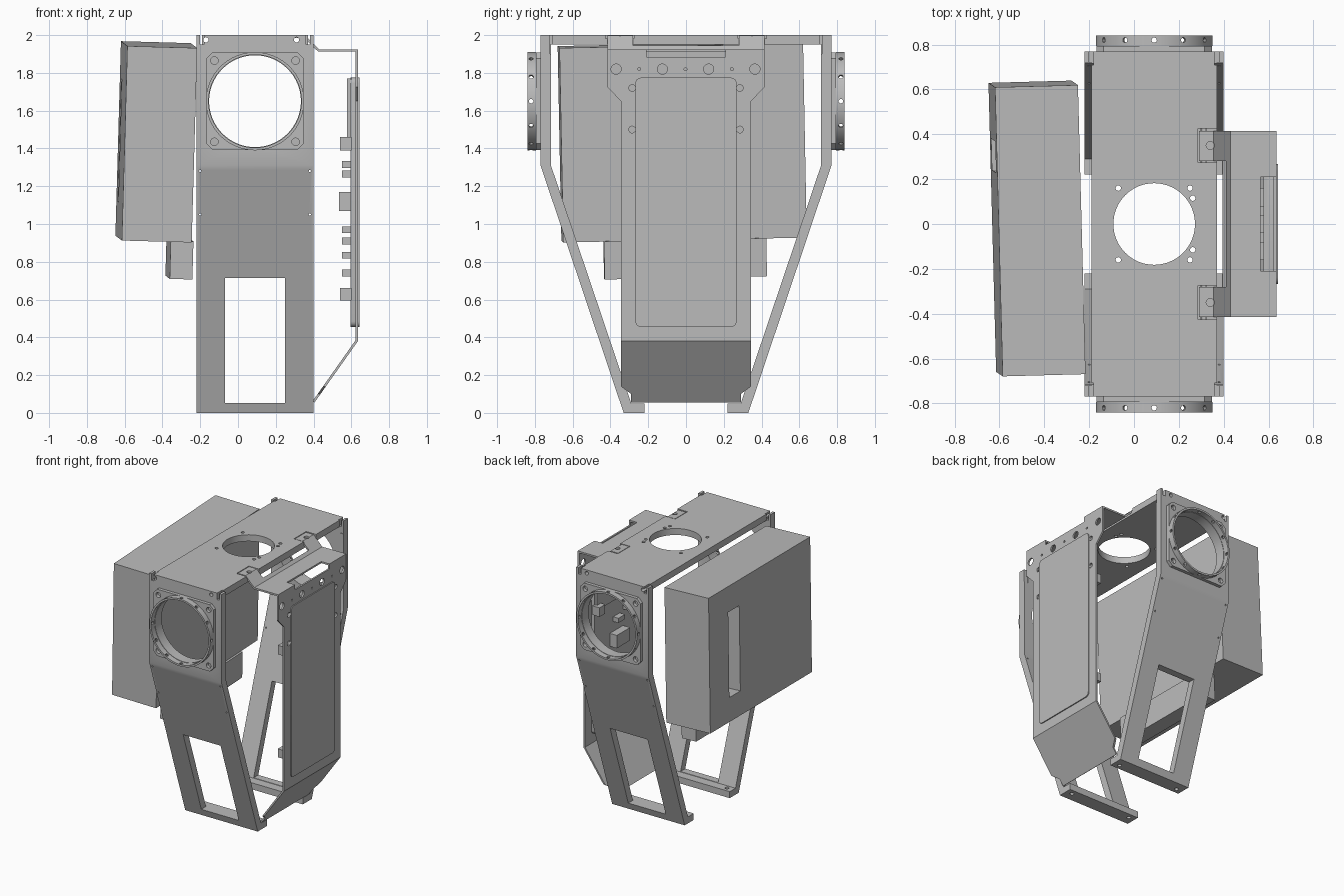
import bpy, bmesh, math
from mathutils import Matrix, Euler, Vector

if "Cube" in bpy.data.objects:
    bpy.data.objects.remove(bpy.data.objects["Cube"])

metal = bpy.data.materials.new("plain_grey_metal")
GREY = (0.5, 0.5, 0.5, 1)
metal.use_nodes = True
metal.diffuse_color = GREY
metal.node_tree.nodes["Principled BSDF"].inputs["Base Color"].default_value = GREY

parts = []
AXES = {"x": lambda a, b, d: (d, a, b), "y": lambda a, b, d: (a, d, b), "z": lambda a, b, d: (a, b, d)}


def prism(name, points, axis, start, end):
    """Extrude a flat outline along an axis."""
    bm = bmesh.new()
    place = AXES[axis]
    face = bm.faces.new([bm.verts.new(place(a, b, start)) for a, b in points])
    grown = bmesh.ops.extrude_face_region(bm, geom=[face])["geom"]
    moved = [v for v in grown if isinstance(v, bmesh.types.BMVert)]
    bmesh.ops.translate(bm, verts=moved, vec=Vector(place(0, 0, end - start)))
    bmesh.ops.recalc_face_normals(bm, faces=bm.faces)
    mesh = bpy.data.meshes.new(name)
    bm.to_mesh(mesh)
    bm.free()
    obj = bpy.data.objects.new(name, mesh)
    bpy.context.collection.objects.link(obj)
    parts.append(obj)
    return obj


def box(name, x, y, z):
    outline = [(x[0], y[0]), (x[1], y[0]), (x[1], y[1]), (x[0], y[1])]
    return prism(name, outline, "z", *z)


def circle(a, b, r, n=16):
    turns = [2 * math.pi * i / n for i in range(n)]
    return [(a + r * math.cos(t), b + r * math.sin(t)) for t in turns]


def rod(name, centre, r, axis, start, end, n=16):
    return prism(name, circle(*centre, r, n), axis, start, end)


def rounded(a, b, r):
    """Rounded rectangle outline from a range and b range."""
    out = []
    corners = [(a[1] - r, b[1] - r), (a[0] + r, b[1] - r), (a[0] + r, b[0] + r), (a[1] - r, b[0] + r)]
    for q, (ca, cb) in enumerate(corners):
        for i in range(5):
            t = math.pi / 2 * (q + i / 4)
            out.append((ca + r * math.cos(t), cb + r * math.sin(t)))
    return out


def cut(target, cutter):
    mod = target.modifiers.new("cut", "BOOLEAN")
    mod.operation = "DIFFERENCE"
    mod.solver = "EXACT"
    mod.object = cutter
    bpy.context.view_layer.objects.active = target
    bpy.ops.object.modifier_apply(modifier=mod.name)
    parts.remove(cutter)
    bpy.data.objects.remove(cutter)


# Folded yoke: top plate, two arms that slope inward, and small feet
half = [(0.77, 2.0), (0.77, 1.31), (0.33, 0), (0.22, 0), (0.22, 0.05), (0.29, 0.05), (0.715, 1.31), (0.715, 1.95)]
yoke = prism("yoke_frame", half + [(-a, b) for a, b in reversed(half)], "x", -0.22, 0.40)
MID, AXLE = 0.09, 1.65
for side in (-1, 1):
    edge = sorted((MID + side * 0.28, MID + side * 0.4))
    cut(yoke, box("cutter", edge, (-0.72, 0.72), (1.9, 2.1)))
    cut(yoke, box("cutter", (0.285, 0.5), sorted((side * 0.275, side * 0.425)), (1.983, 2.1)))
    for y in (-0.75, 0.75):
        slot = MID + side * 0.28
        cut(yoke, box("cutter", (slot - 0.01, slot + 0.01), (y - 0.04, y + 0.04), (1.95, 2.1)))
cut(yoke, box("cutter", (-0.07, 0.25), (-1, 1), (0.053, 0.715)))
cut(yoke, rod("cutter", (MID, AXLE), 0.243, "y", -1, 1, 64))
cut(yoke, rod("cutter", (MID, 0), 0.182, "z", 1.8, 2.1, 64))
for x, y in [(-0.07, 0.16), (-0.07, -0.16), (0.25, 0.16), (0.25, -0.16), (0.262, 0.115), (0.262, -0.115)]:
    cut(yoke, rod("cutter", (x, y), 0.012, "z", 1.8, 2.1))
for x in (-0.2, 0.38):
    for z in (1.05, 1.28):
        cut(yoke, rod("cutter", (x, z), 0.006, "y", -1, 1, 8))
for x in (-0.17, 0.31):
    cut(yoke, rod("cutter", (x, 1.975), 0.014, "y", -1, 1))
for x in (-0.17, 0.35):
    for y in (-0.26, 0.26):
        cut(yoke, rod("cutter", (x, y), 0.015, "z", -0.1, 0.1))

# Square mounting plate and drilled ring on each arm
s, c = 0.258, 0.225
octagon = [(s, c), (c, s), (-c, s), (-s, c), (-s, -c), (-c, -s), (c, -s), (s, -c)]
for side, word in ((-1, "front"), (1, "back")):
    y0, y1, y2 = side * 0.765, side * 0.795, side * 0.84
    plate = prism(word + "_mount_plate", [(MID + a, AXLE + b) for a, b in octagon], "y", y0, y1)
    cut(plate, rod("cutter", (MID, AXLE), 0.243, "y", -1, 1, 64))
    for dx in (-0.215, 0.215):
        for dz in (-0.215, 0.215):
            cut(plate, rod("cutter", (MID + dx, AXLE + dz), 0.02, "y", -1, 1))
    ring = rod(word + "_bearing_ring", (MID, AXLE), 0.26, "y", y1 - side * 0.002, y2, 64)
    cut(ring, rod("cutter", (MID, AXLE), 0.246, "y", -1, 1, 64))
    for i in range(12):
        drill = rod("cutter", (0, 0), 0.012, "z", 0.2, 0.3, 10)
        spin = Matrix.Rotation(i * math.pi / 6, 4, "Y")
        drill.data.transform(Matrix.Translation((MID, side * 0.82, AXLE)) @ spin)
        cut(ring, drill)

# Bent sheet cover on the left side
outer = [(0.29, 1.999), (0.355, 1.999), (0.43, 1.925), (0.635, 1.925), (0.635, 0.38), (0.405, 0.055)]
inner = [(0.395, 0.062), (0.622, 0.384), (0.622, 1.912), (0.425, 1.912), (0.35, 1.985), (0.29, 1.985)]
cover = prism("sheet_cover", outer + inner, "y", -0.415, 0.415)
waist = [(0.6, 1.73), (0.42, 1.73), (0.345, 1.65), (0.345, 0.14), (0.29, 0.1), (0.29, -0.1), (0.6, -0.1)]
for side in (-1, 1):
    cut(cover, prism("cutter", [(side * a, b) for a, b in waist], "x", 0.2, 0.8))
    cut(cover, rod("cutter", (0.34, side * 0.35), 0.018, "z", 1.9, 2.1))
    for z in (1.5, 1.72):
        cut(cover, rod("cutter", (side * 0.285, z), 0.018, "x", 0.5, 0.8))
cut(cover, box("cutter", (0.2, 0.41), (-0.28, 0.28), (1.8, 2.1)))
cut(cover, box("cutter", (0.565, 0.7), (-0.21, 0.21), (1.885, 2.0)))
for i in range(7):
    radius = 0.008 if i % 2 else 0.027
    if i < 6:
        y = -0.37 + i * 0.1225
        cut(cover, rod("cutter", (y, 1.82), radius, "x", 0.5, 0.8))
    else:
        cut(cover, rod("cutter", (0.365, 1.82), 0.027, "x", 0.5, 0.8))

# Display panel set in the cover, with parts on its inner side
prism("display_panel", rounded((-0.268, 0.268), (0.455, 1.775), 0.03), "x", 0.595, 0.643)
box("display_housing", (0.577, 0.6), (-0.26, 0.26), (1.42, 1.77))
for z0, z1 in ((1.39, 1.46), (0.595, 0.66)):
    for y in (-0.25, 0.25):
        box("display_clip", (0.54, 0.6), (y - 0.035, y + 0.035), (z0, z1))
box("cable_socket", (0.535, 0.6), (-0.08, 0.08), (1.07, 1.17))
for i, z in enumerate((1.315, 1.265, 0.97, 0.91, 0.835, 0.74)):
    y = 0.12 * (i % 3 - 1)
    box("circuit_component", (0.55, 0.6), (y - 0.04, y + 0.04), (z - 0.018, z + 0.018))

# Slightly tilted equipment case on the right side
tilt = Euler([math.radians(a) for a in (1.15, 1.6, 1.55)]).to_matrix().to_4x4()
pose = Matrix.Translation((-0.4325, -0.02, 1.435)) @ tilt
case = box("equipment_case", (-0.185, 0.185), (-0.645, 0.645), (-0.515, 0.515))
cut(case, box("cutter", (-0.3, -0.085), (0.26, 0.4), (-0.33, 0.32)))
block = box("case_lower_block", (0.08, 0.2), (-0.43, 0.43), (-0.715, -0.513))
for obj in (case, block):
    obj.data.transform(pose)

# Finish
bpy.ops.object.select_all(action="DESELECT")
for obj in parts:
    obj.data.materials.clear()
    obj.data.materials.append(metal)
    obj.select_set(True)
bpy.context.view_layer.objects.active = yoke
bpy.ops.object.shade_smooth_by_angle()
